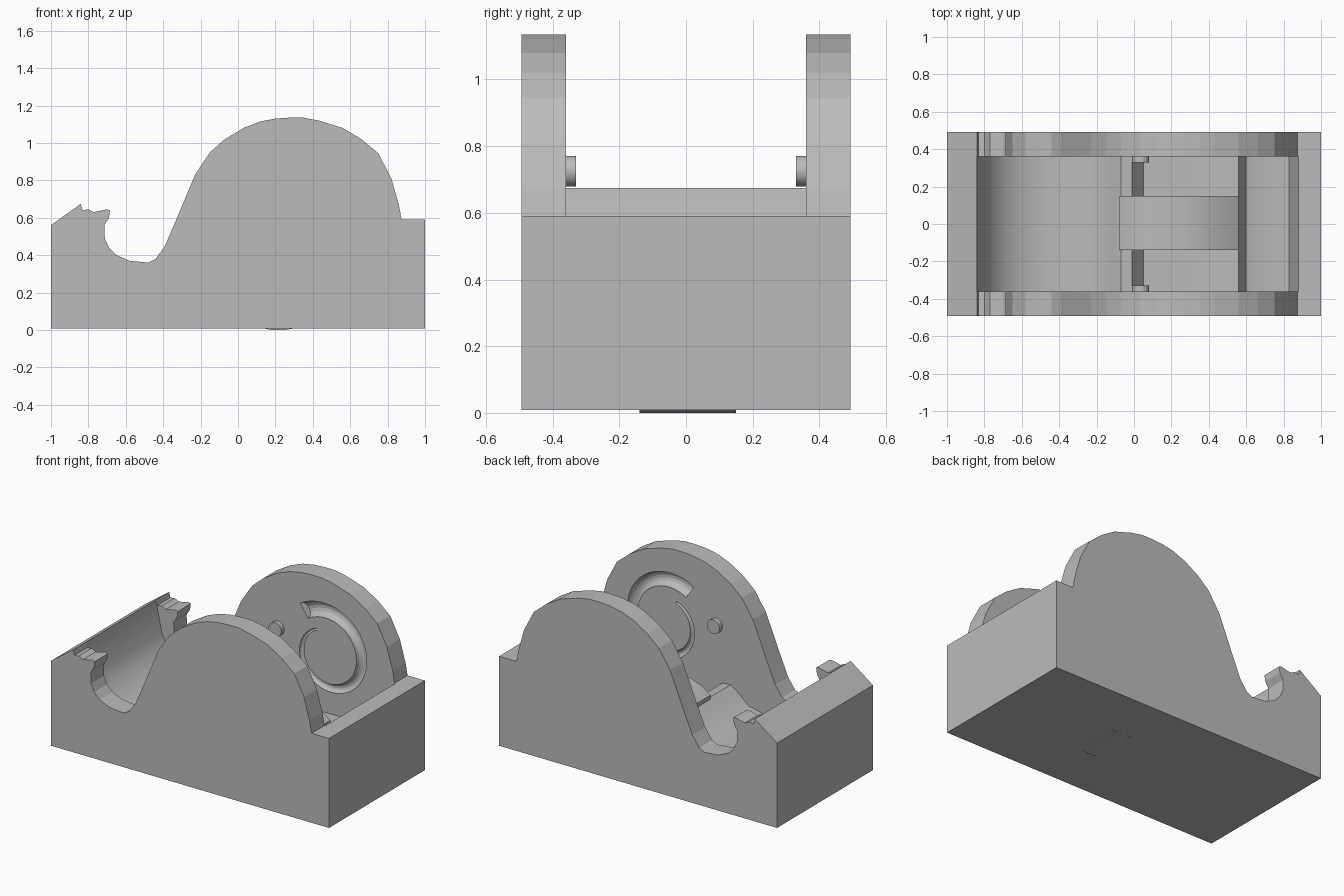
import bpy
import bmesh
from math import cos, sin, pi, radians
from mathutils import Matrix, Vector

if "Cube" in bpy.data.objects:
    bpy.data.objects.remove(bpy.data.objects["Cube"], do_unlink=True)

# Single material
grey = bpy.data.materials.new("plain grey")
grey.use_nodes = True
colour = (0.5, 0.5, 0.5, 1)
grey.diffuse_color = colour
grey.node_tree.nodes["Principled BSDF"].inputs["Base Color"].default_value = colour

BASE = 0.008      # underside of the body
INNER = 0.36      # inner face of the side walls
OUTER = 0.493     # outer face of the side walls


def make_object(name, bm, smooth_angle=None):
    bmesh.ops.recalc_face_normals(bm, faces=bm.faces)
    mesh = bpy.data.meshes.new(name)
    bm.to_mesh(mesh)
    bm.free()
    mesh.materials.append(grey)
    obj = bpy.data.objects.new(name, mesh)
    bpy.context.collection.objects.link(obj)
    if smooth_angle:
        bpy.ops.object.select_all(action='DESELECT')
        obj.select_set(True)
        bpy.context.view_layer.objects.active = obj
        bpy.ops.object.shade_smooth_by_angle(angle=radians(smooth_angle))
    return obj


def extrude_profile(name, points, y0, y1, smooth_angle=None):
    """Prism from an x-z outline, running from y0 to y1."""
    bm = bmesh.new()
    face = bm.faces.new([bm.verts.new((x, y0, z)) for x, z in points])
    result = bmesh.ops.extrude_face_region(bm, geom=[face])
    moved = [v for v in result["geom"] if isinstance(v, bmesh.types.BMVert)]
    bmesh.ops.translate(bm, verts=moved, vec=(0, y1 - y0, 0))
    return make_object(name, bm, smooth_angle)


def spiral_cutter(name, y, centre_x=0.39, centre_z=0.65, steps=64, sides=16):
    """Tapering round-section spiral, centred on a wall face."""
    bm = bmesh.new()
    rings = []
    for i in range(steps + 1):
        t = i / steps
        angle = radians(125 - 370 * t)
        radius = 0.29 - 0.13 * t
        half = 0.052 - 0.045 * t
        ring = []
        for k in range(sides):
            a = 2 * pi * (k + 0.5) / sides
            r = radius + half * cos(a)
            ring.append(bm.verts.new((centre_x + r * cos(angle),
                                      y + half * sin(a),
                                      centre_z + r * sin(angle))))
        rings.append(ring)
    for a, b in zip(rings, rings[1:]):
        for k in range(sides):
            n = (k + 1) % sides
            bm.faces.new((a[k], a[n], b[n], b[k]))
    bm.faces.new(rings[0])
    bm.faces.new(rings[-1])
    cutter = make_object(name, bm)
    cutter.hide_render = True
    return cutter


# Outline of the side walls: horn, finger notch, round hub cheek, rear block
wall_outline = [
    (-1, BASE), (-1, .56), (-.84, .675), (-.832, .64), (-.8, .645),
    (-.77, .63), (-.7, .645), (-.685, .64), (-.69, .6), (-.715, .56),
    (-.712, .49), (-.69, .44), (-.65, .4), (-.58, .37), (-.48, .36),
    (-.44, .38), (-.39, .45), (-.33, .59), (-.23, .83), (-.15, .95),
    (-.07, 1.02), (.03, 1.08), (.12, 1.115), (.2, 1.13), (.27, 1.135),
    (.35, 1.135), (.43, 1.12), (.56, 1.08), (.66, 1.02), (.75, .945),
    (.82, .81), (.86, .67), (.875, .59), (1, .59), (1, BASE)]

# Outline of the middle: cutting lip, tape trough, crest, hub well, rear block
core_outline = [
    (-1, BASE), (-1, .56), (-.84, .675), (-.832, .62), (-.8, .47),
    (-.76, .39), (-.69, .32), (-.6, .27), (-.48, .24), (-.33, .235),
    (-.2, .26), (-.12, .33), (-.07, .365), (-.01, .36), (.03, .3),
    (.05, .27), (.3, .265), (.56, .27), (.575, .19), (.6, .14),
    (.65, .12), (.83, .12), (.88, .08), (.88, .59), (1, .59), (1, BASE)]

extrude_profile("trough_core", core_outline, -INNER, INNER, 35)

# Raised curved strip along the middle of the hub well
strip_outline = [(-.08, .05), (-.08, .385), (-.01, .43), (.065, .457),
                 (.15, .47), (.25, .47), (.35, .452), (.46, .41),
                 (.56, .345), (.56, .05), (.25, 0), (.18, 0)]
extrude_profile("centre_strip", strip_outline, -.14, .15, 25)

# Mirrored side walls, each with a spiral groove and a small peg
for side, label in ((-1, "front"), (1, "back")):
    wall = extrude_profile(label + "_wall", wall_outline,
                           side * INNER, side * OUTER)
    cutter = spiral_cutter(label + "_groove_cutter", side * INNER)
    groove = wall.modifiers.new("spiral groove", 'BOOLEAN')
    groove.operation = 'DIFFERENCE'
    groove.solver = 'EXACT'
    groove.object = cutter

    # Apply the cut so the cutter can go
    graph = bpy.context.evaluated_depsgraph_get()
    carved = bpy.data.meshes.new_from_object(wall.evaluated_get(graph))
    wall.modifiers.clear()
    wall.data = carved
    bpy.data.objects.remove(cutter, do_unlink=True)

    bm = bmesh.new()
    place = (Matrix.Translation(Vector((.035, side * .35, .725)))
             @ Matrix.Rotation(pi / 2, 4, 'X'))
    bmesh.ops.create_cone(bm, cap_ends=True, segments=24, radius1=.046,
                          radius2=.046, depth=.04, matrix=place)
    make_object(label + "_peg", bm, 35)
